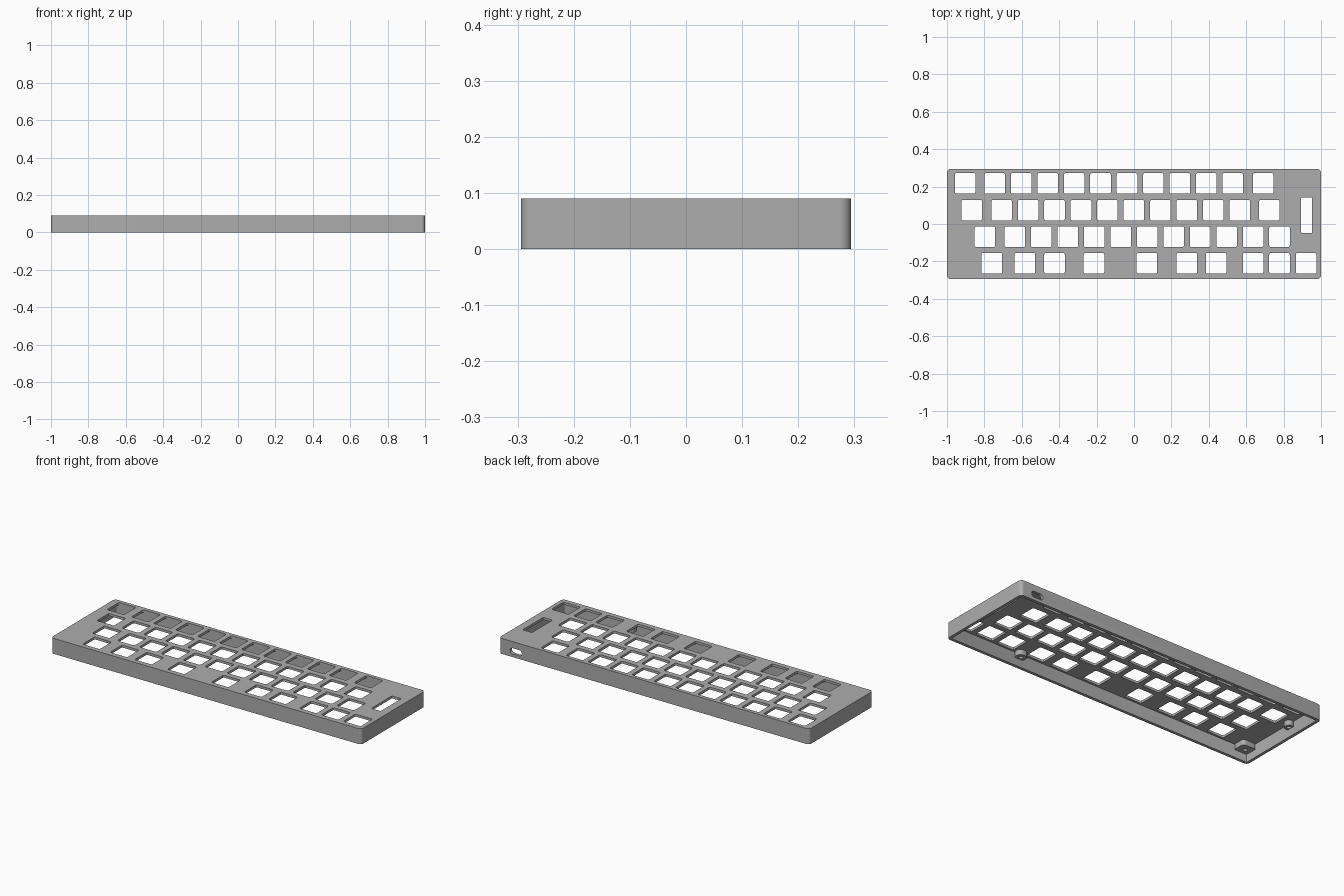
import bpy, bmesh, math

cube = bpy.data.objects.get("Cube")
if cube:
    bpy.data.objects.remove(cube, do_unlink=True)

grey = bpy.data.materials.new("case_grey")
grey.use_nodes = True
GREY = (0.42, 0.42, 0.42, 1)
grey.diffuse_color = GREY
grey.node_tree.nodes["Principled BSDF"].inputs["Base Color"].default_value = GREY

W, D, H = 2.0, 0.588, 0.09      # outer size
WALL, PLATE = 0.017, 0.014      # wall and top plate thickness
KEY = 0.11                      # key opening size


def outline(cx, cy, w, d, r, steps):
    """Corner-rounded rectangle as a list of points."""
    pts = []
    for i, (sx, sy) in enumerate([(1, 1), (-1, 1), (-1, -1), (1, -1)]):
        for k in range(steps + 1):
            a = math.pi / 2 * (i + k / steps)
            pts.append((cx + sx * (w / 2 - r) + r * math.cos(a),
                        cy + sy * (d / 2 - r) + r * math.sin(a)))
    return pts


def add_prism(bm, pts, low, high, place=lambda u, v, h: (u, v, h)):
    """Extrude an outline between two levels."""
    bottom = [bm.verts.new(place(u, v, low)) for u, v in pts]
    top = [bm.verts.new(place(u, v, high)) for u, v in pts]
    n = len(pts)
    bm.faces.new(bottom[::-1])
    bm.faces.new(top)
    for i in range(n):
        j = (i + 1) % n
        bm.faces.new((bottom[i], bottom[j], top[j], top[i]))


def finish(name, bm):
    bmesh.ops.recalc_face_normals(bm, faces=bm.faces)
    mesh = bpy.data.meshes.new(name)
    bm.to_mesh(mesh)
    bm.free()
    mesh.materials.append(grey)
    ob = bpy.data.objects.new(name, mesh)
    bpy.context.collection.objects.link(ob)
    return ob


def prism(name, pts, low, high):
    bm = bmesh.new()
    add_prism(bm, pts, low, high)
    return finish(name, bm)


def cut(ob, cutter):
    """Subtract the cutter, then discard it."""
    cutter.hide_render = True
    bpy.ops.object.select_all(action='DESELECT')
    bpy.context.view_layer.objects.active = ob
    ob.select_set(True)
    mod = ob.modifiers.new("cut", 'BOOLEAN')
    mod.operation, mod.solver, mod.object = 'DIFFERENCE', 'EXACT', cutter
    bpy.ops.object.modifier_apply(modifier=mod.name)
    bpy.data.objects.remove(cutter, do_unlink=True)


def smooth(ob):
    bpy.ops.object.select_all(action='DESELECT')
    bpy.context.view_layer.objects.active = ob
    ob.select_set(True)
    bpy.ops.object.shade_smooth_by_angle(angle=math.radians(30))


# Shell, open underneath
case = prism("keyboard_case", outline(0, 0, W, D, 0.02, 8), 0, H)
cut(case, prism("cavity", outline(0, 0, W - 2 * WALL, D - 2 * WALL, 0.006, 3),
                -0.05, H - PLATE))

# Key openings: each row is first key, run start, run length, last key
U = 0.1415
rows = [(0.217, -0.903, -0.745, 10, 0.69),
        (0.074, -0.868, -0.708, 10, 0.724),
        (-0.068, -0.797, -0.637, 11, None)]
keys = []
for y, first, start, count, last in rows:
    xs = [first] + [start + U * i for i in range(count)]
    if last is not None:
        xs.append(last)
    keys += [(x, y) for x in xs]
bottom_row = [-0.761, -0.584, -0.425, -0.214, 0.069, 0.282, 0.439, 0.637, 0.778, 0.92]
keys += [(x, -0.21) for x in bottom_row]

holes = bmesh.new()
for x, y in keys:
    add_prism(holes, outline(x, y, KEY, KEY, 0.008, 3), H - 0.03, H + 0.02)
# Tall window at one end of the plate
add_prism(holes, outline(0.923, 0.047, 0.06, 0.19, 0.006, 3), H - 0.03, H + 0.02)
# Cable port through the rear wall
add_prism(holes, outline(0.89, 0.035, 0.075, 0.034, 0.0165, 6),
          D / 2 - 0.04, D / 2 + 0.02, lambda u, v, h: (u, h, v))
cut(case, finish("openings", holes))
smooth(case)

# Screw bosses hanging under the plate
BOSS_LOW, BOSS_HIGH = 0.045, H - PLATE / 2
inner_x, inner_y = W / 2 - WALL / 2, D / 2 - WALL / 2
bosses = [("corner_boss", -inner_x + 0.045, -inner_y + 0.04, 0.09, 0.08, 0.02),
          ("front_boss", 0.537, -inner_y + 0.027, 0.06, 0.054, 0.024),
          ("side_boss", -inner_x + 0.022, 0.073, 0.044, 0.05, 0.02)]
for name, x, y, w, d, r in bosses:
    boss = prism(name, outline(x, y, w, d, r, 6), BOSS_LOW, BOSS_HIGH)
    cut(boss, prism("screw_hole", outline(x, y, 0.024, 0.024, 0.0119, 6),
                    BOSS_LOW - 0.02, H - PLATE - 0.006))
    smooth(boss)
